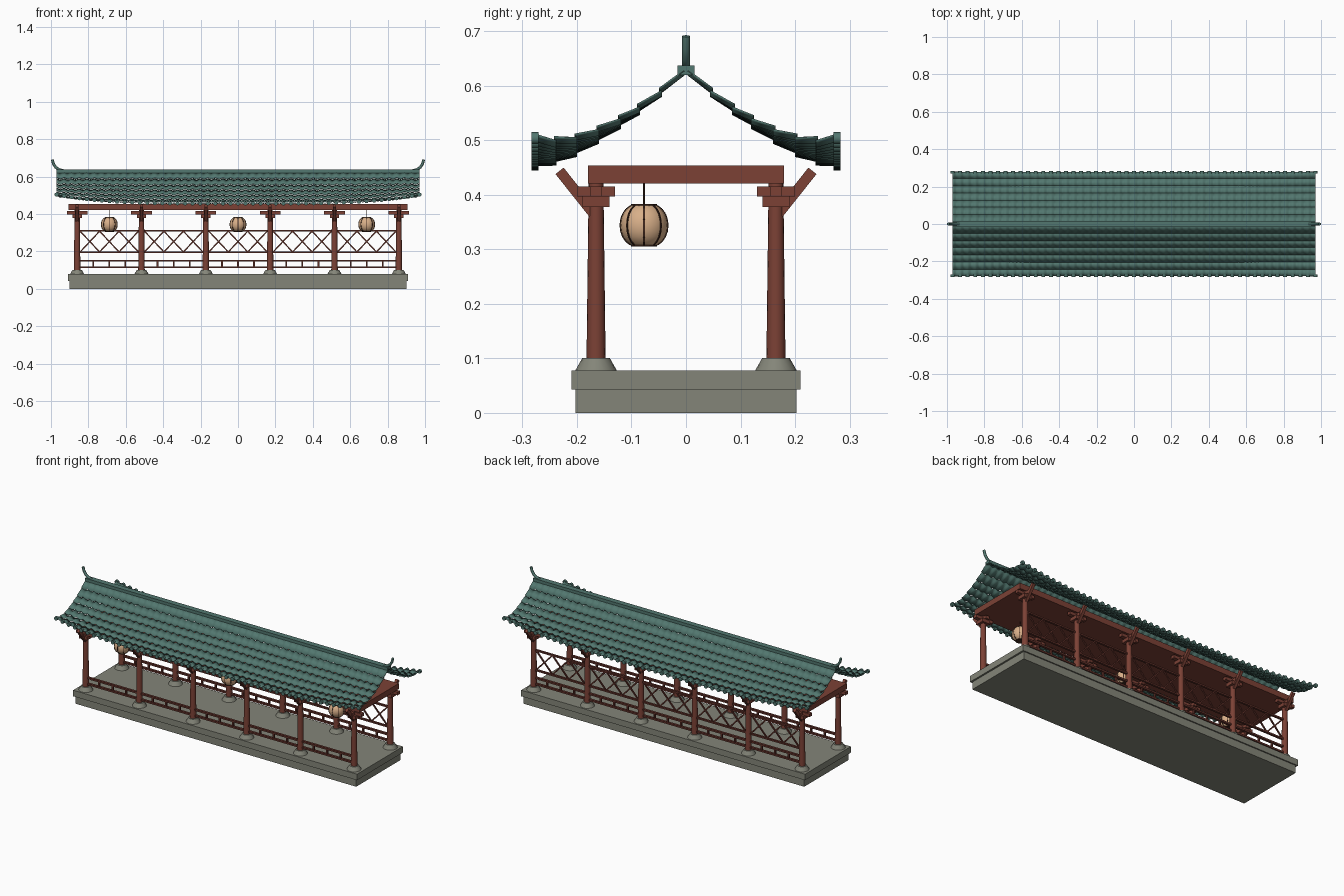
import bpy, bmesh, math
from mathutils import Vector, Matrix

if "Cube" in bpy.data.objects:
    bpy.data.objects.remove(bpy.data.objects["Cube"], do_unlink=True)


def material(name, rgb):
    m = bpy.data.materials.new(name)
    m.use_nodes = True
    m.diffuse_color = (*rgb, 1)
    m.node_tree.nodes["Principled BSDF"].inputs["Base Color"].default_value = (*rgb, 1)
    return m


STONE = material("grey stone", (0.23, 0.235, 0.19))
RED = material("red timber", (0.20, 0.053, 0.036))
DARK_RED = material("dark red railing", (0.125, 0.033, 0.024))
TILE = material("green roof tile", (0.085, 0.185, 0.16))
PAPER = material("lantern paper", (0.69, 0.43, 0.25))
RIB = material("dark lantern frame", (0.05, 0.02, 0.012))


def finish(name, bm, mat, smooth=False):
    bmesh.ops.recalc_face_normals(bm, faces=bm.faces)
    mesh = bpy.data.meshes.new(name)
    bm.to_mesh(mesh)
    bm.free()
    mesh.materials.append(mat)
    ob = bpy.data.objects.new(name, mesh)
    bpy.context.collection.objects.link(ob)
    if smooth:
        bpy.ops.object.select_all(action="DESELECT")
        ob.select_set(True)
        bpy.context.view_layer.objects.active = ob
        bpy.ops.object.shade_smooth_by_angle(angle=math.radians(40))
    return ob


def box(bm, center, size):
    bmesh.ops.create_cube(bm, size=1, matrix=Matrix.Translation(center) @ Matrix.Diagonal((*size, 1)))


def cone(bm, x, y, z0, z1, r0, r1, sides=16):
    bmesh.ops.create_cone(bm, cap_ends=True, segments=sides, radius1=r0, radius2=r1, depth=z1 - z0,
                          matrix=Matrix.Translation((x, y, (z0 + z1) / 2)))


def bar(bm, p, q, width, depth):
    # square bar from p to q
    p, q = Vector(p), Vector(q)
    turn = (q - p).to_track_quat("Z", "Y").to_matrix().to_4x4()
    size = Matrix.Diagonal((width, depth, (q - p).length, 1))
    bmesh.ops.create_cube(bm, size=1, matrix=Matrix.Translation((p + q) / 2) @ turn @ size)


BAY = 0.344
COLS = [(i - 2.5) * BAY for i in range(6)]
ROW_Y = 0.165

# stepped stone platform
bm = bmesh.new()
box(bm, (0, 0, 0.0215), (1.8, 0.406, 0.043))
box(bm, (0, 0, 0.0605), (1.82, 0.42, 0.035))
finish("platform", bm, STONE)

# columns, footings and brackets
feet, posts, brackets = bmesh.new(), bmesh.new(), bmesh.new()
for x in COLS:
    for s in (-1, 1):
        y = s * ROW_Y
        cone(feet, x, y, 0.078, 0.101, 0.038, 0.025)
        cone(posts, x, y, 0.1, 0.422, 0.0175, 0.0135)
        box(brackets, (x, y, 0.388), (0.05, 0.05, 0.02))
        box(brackets, (x, y, 0.406), (0.11, 0.022, 0.018))
        box(brackets, (x, y, 0.406), (0.022, 0.07, 0.018))
        bar(brackets, (x, s * 0.17, 0.366), (x, s * 0.232, 0.444), 0.016, 0.019)
finish("column_footings", feet, STONE, True)
finish("columns", posts, RED, True)
finish("brackets", brackets, RED)

# ceiling beam
bm = bmesh.new()
box(bm, (0, 0, 0.4375), (1.81, 0.36, 0.033))
finish("ceiling", bm, RED)

# low railings on both sides, tall lattice at the back
low, lattice = bmesh.new(), bmesh.new()
for x0 in COLS[:-1]:
    mid = x0 + BAY / 2
    for s in (-1, 1):
        y = s * ROW_Y
        for z in (0.115, 0.15):
            box(low, (mid, y, z), (BAY, 0.014, 0.010))
        for k in (1, 2, 3):
            box(low, (x0 + k * BAY / 4, y, 0.1325), (0.009, 0.01, 0.034))
    for z in (0.195, 0.31):
        box(lattice, (mid, ROW_Y, z), (BAY, 0.012, 0.009))
    left, step = x0 + 0.016, (BAY - 0.032) / 3
    for k in range(3):
        a, b = left + k * step, left + (k + 1) * step
        bar(lattice, (a, ROW_Y, 0.197), (b, ROW_Y, 0.308), 0.007, 0.007)
        bar(lattice, (a, ROW_Y, 0.308), (b, ROW_Y, 0.197), 0.007, 0.007)
finish("low_railing", low, DARK_RED)
finish("back_lattice", lattice, DARK_RED)

# curved roof of overlapping corrugated tile rows
HALF, EAVE, TILES, SUB = 0.97, 0.275, 48, 6
PROFILE = [(0.004, 0.624), (0.045, 0.585), (0.085, 0.552), (0.12, 0.526),
           (0.16, 0.499), (0.2, 0.475), (0.238, 0.459), (EAVE, 0.451)]


def lift(x, y):
    # eaves sweep up toward both ends
    return 0.048 * (abs(x) / HALF) ** 4 * (y / EAVE) ** 2


bm = bmesh.new()
for s in (-1, 1):
    for (y0, z0), (y1, z1) in zip(PROFILE, PROFILE[1:]):
        y2 = y1 + 0.004
        z2 = z1 + 0.008 - 0.004 * (z0 - z1) / (y1 - y0)
        last = None
        for i in range(TILES * SUB + 1):
            x = HALF * (2 * i / (TILES * SUB) - 1)
            wave = 0.004 * math.cos(2 * math.pi * i / SUB)
            pair = [bm.verts.new((x, s * y, z + wave + lift(x, y))) for y, z in ((y0, z0), (y2, z2))]
            if last:
                bm.faces.new((last[0], last[1], pair[1], pair[0]))
            last = pair
roof = finish("roof_tiles", bm, TILE, True)
solid = roof.modifiers.new("thickness", "SOLIDIFY")
solid.thickness = 0.003
solid.offset = 0

# round tile ends along the eaves
bm = bmesh.new()
for s in (-1, 1):
    for i in range(TILES + 1):
        x = HALF * (2 * i / TILES - 1)
        place = Matrix.Translation((x, s * 0.277, 0.456 + lift(x, EAVE)))
        bmesh.ops.create_cone(bm, cap_ends=True, segments=10, radius1=0.011, radius2=0.011, depth=0.013,
                              matrix=place @ Matrix.Rotation(math.pi / 2, 4, "X"))
finish("eave_tile_ends", bm, TILE, True)

# ridge with upturned ends
bm = bmesh.new()
box(bm, (0, 0, 0.6285), (2 * HALF, 0.032, 0.017))
finish("ridge", bm, TILE)
for s, side in ((1, "left"), (-1, "right")):
    curve = bpy.data.curves.new("ridge_horn_" + side, "CURVE")
    curve.dimensions = "3D"
    curve.bevel_depth = 0.0075
    curve.bevel_resolution = 2
    curve.use_fill_caps = True
    path = [(0.935, 0.632), (0.958, 0.638), (0.975, 0.65), (0.987, 0.669), (0.993, 0.691)]
    spline = curve.splines.new("POLY")
    spline.points.add(len(path) - 1)
    for point, (x, z) in zip(spline.points, path):
        point.co = (s * x, 0, z, 1)
    curve.materials.append(TILE)
    bpy.context.collection.objects.link(bpy.data.objects.new("ridge_horn_" + side, curve))

# hanging lanterns
paper, frame = bmesh.new(), bmesh.new()
LY, LZ, R, H = -0.077, 0.344, 0.0435, 0.036


def ring(t):
    # lantern radius and height at angle t from the equator
    return R * math.cos(t) ** 0.75, LZ + H * math.sin(t) / math.sin(1.1)


angles = [1.1 * (k / 4 - 1) for k in range(9)]
for x in (-2 * BAY, 0, 2 * BAY):
    for t0, t1 in zip(angles, angles[1:]):
        (r0, z0), (r1, z1) = ring(t0), ring(t1)
        bmesh.ops.create_cone(paper, cap_ends=False, segments=24, radius1=r0, radius2=r1, depth=z1 - z0,
                              matrix=Matrix.Translation((x, LY, (z0 + z1) / 2)))
        for k in range(8):
            a = k * math.pi / 4
            ends = [(x + r * math.cos(a), LY + r * math.sin(a), z) for r, z in ((r0, z0), (r1, z1))]
            bar(frame, *ends, 0.003, 0.003)
    cone(frame, x, LY, 0.305, 0.309, 0.024, 0.024)
    cone(frame, x, LY, 0.379, 0.383, 0.024, 0.024)
    cone(frame, x, LY, 0.383, 0.425, 0.0015, 0.0015, 6)
bmesh.ops.remove_doubles(paper, verts=paper.verts, dist=0.0002)
finish("lantern_paper", paper, PAPER, True)
finish("lantern_frames", frame, RIB)
